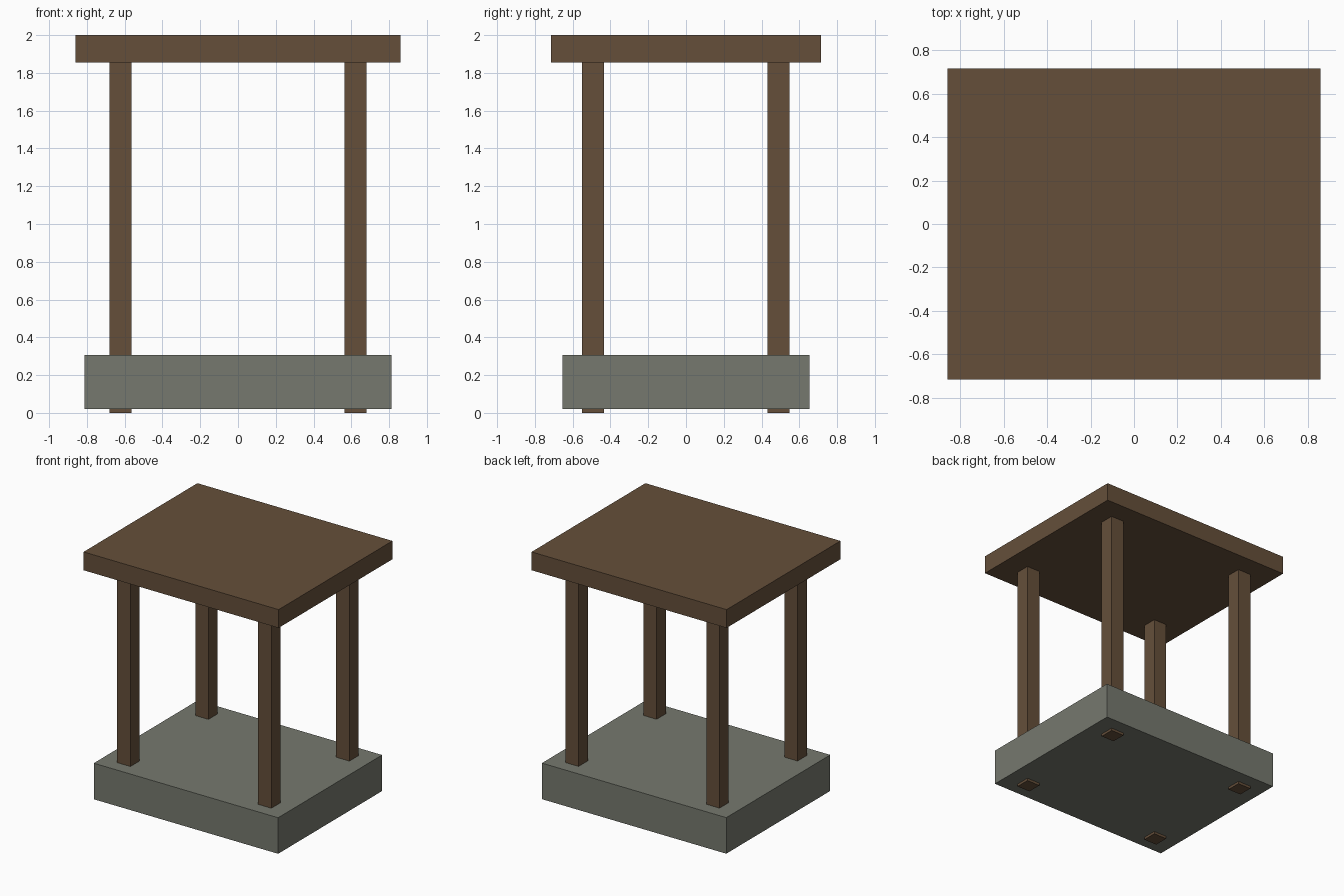
import bpy
import bmesh
from mathutils import Matrix

if "Cube" in bpy.data.objects:
    bpy.data.objects.remove(bpy.data.objects["Cube"])


def material(name, rgb):
    m = bpy.data.materials.new(name)
    m.diffuse_color = (*rgb, 1.0)
    m.use_nodes = True
    m.node_tree.nodes["Principled BSDF"].inputs["Base Color"].default_value = m.diffuse_color
    return m


wood = material("brown wood", (0.130, 0.078, 0.042))
stone = material("grey stone", (0.180, 0.190, 0.157))


def box(name, x, y, z, mat):
    """Box from (min, max) ranges on each axis."""
    bm = bmesh.new()
    size = [b - a for a, b in (x, y, z)]
    centre = [(a + b) / 2 for a, b in (x, y, z)]
    bmesh.ops.create_cube(bm, size=1.0,
                          matrix=Matrix.Translation(centre) @ Matrix.Diagonal((*size, 1)))
    mesh = bpy.data.meshes.new(name)
    bm.to_mesh(mesh)
    bm.free()
    mesh.materials.append(mat)
    ob = bpy.data.objects.new(name, mesh)
    bpy.context.collection.objects.link(ob)
    return ob


# Stone base slab, raised slightly so the post ends show below it
box("base_slab", (-0.812, 0.812), (-0.655, 0.653), (0.02, 0.307), stone)

# Four square posts running through the slab up to the roof
h = 0.058
for side, px in (("left", -0.621), ("right", 0.621)):
    for end, py in (("front", -0.492), ("back", 0.49)):
        box(f"{end}_{side}_post", (px - h, px + h), (py - h, py + h), (0, 1.854), wood)

# Flat roof slab
box("roof", (-0.859, 0.859), (-0.716, 0.716), (1.854, 2.0), wood)
